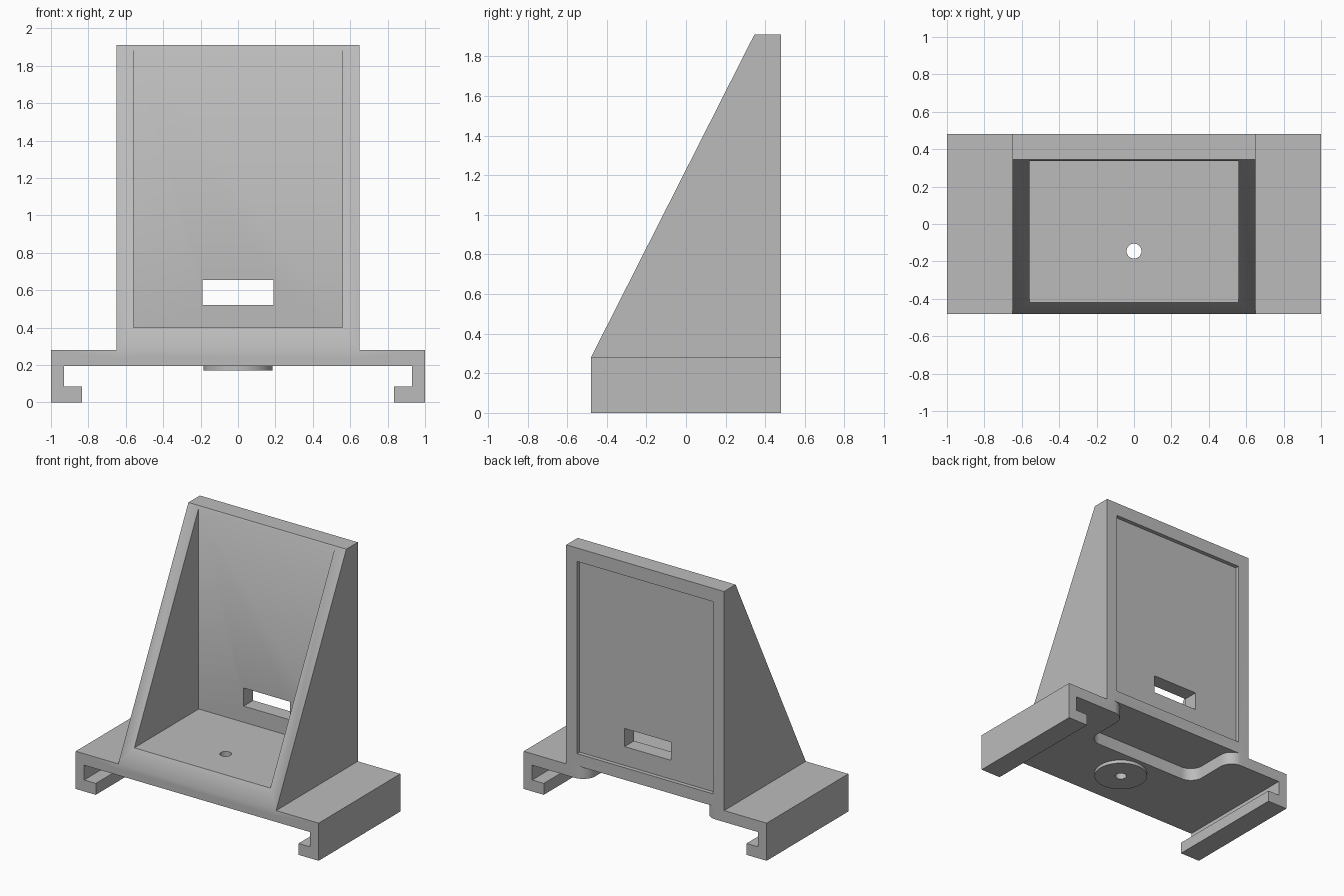
import bpy, bmesh, math

if "Cube" in bpy.data.objects:
    bpy.data.objects.remove(bpy.data.objects["Cube"], do_unlink=True)

grey = bpy.data.materials.new("light_grey")
grey.use_nodes = True
colour = (0.5, 0.5, 0.5, 1)
grey.diffuse_color = colour
grey.node_tree.nodes["Principled BSDF"].inputs["Base Color"].default_value = colour


def prism(name, profile, axis, low, high):
    """Extrude a 2D profile along an axis between two positions."""
    place = {"X": lambda a, b: (low, a, b),
             "Y": lambda a, b: (a, low, b),
             "Z": lambda a, b: (a, b, low)}[axis]
    bm = bmesh.new()
    face = bm.faces.new([bm.verts.new(place(a, b)) for a, b in profile])
    top = bmesh.ops.extrude_face_region(bm, geom=[face])["geom"]
    shift = [(high - low) if axis == k else 0 for k in "XYZ"]
    bmesh.ops.translate(bm, vec=shift,
                        verts=[v for v in top if isinstance(v, bmesh.types.BMVert)])
    bmesh.ops.recalc_face_normals(bm, faces=bm.faces)
    mesh = bpy.data.meshes.new(name)
    bm.to_mesh(mesh)
    bm.free()
    mesh.materials.append(grey)
    ob = bpy.data.objects.new(name, mesh)
    bpy.context.collection.objects.link(ob)
    return ob


def block(name, x, y0, y1, z0, z1):
    return prism(name, [(-x, y0), (x, y0), (x, y1), (-x, y1)], "Z", z0, z1)


def arc(cx, cy, r, start, end, steps=10):
    angles = [math.radians(start + (end - start) * i / steps) for i in range(steps + 1)]
    return [(cx + r * math.cos(t), cy + r * math.sin(t)) for t in angles]


def mirrored(half):
    return half + [(-a, b) for a, b in reversed(half)]


def combine(target, tool, operation):
    mod = target.modifiers.new(tool.name, "BOOLEAN")
    mod.operation, mod.solver, mod.object = operation, "EXACT", tool
    bpy.context.view_layer.objects.active = target
    bpy.ops.object.modifier_apply(modifier=mod.name)
    bpy.data.objects.remove(tool, do_unlink=True)


# Sliding base with hooked rails on both sides
FRONT, BACK = -0.48, 0.48
rail = [(0.93, 0.195), (0.93, 0.085), (0.835, 0.085), (0.835, 0), (1, 0), (1, 0.28)]
bracket = prism("rail_bracket", mirrored(rail), "Y", FRONT, BACK)

# Upright holder with sloping cheeks
side = [(FRONT, 0.24), (FRONT, 0.28), (0.345, 1.91), (BACK, 1.91), (BACK, 0.24)]
combine(bracket, prism("upright", side, "X", -0.65, 0.65), "UNION")

# Round boss under the base
HOLE_Y = -0.145
combine(bracket, prism("boss", arc(0, HOLE_Y, 0.185, 0, 354, 59), "Z", 0.17, 0.24), "UNION")

# Open tray, rear panel recess, window and screw hole
combine(bracket, block("tray_cut", 0.56, -0.6, 0.338, 0.4, 2.1), "DIFFERENCE")
combine(bracket, block("recess_cut", 0.56, BACK - 0.03, 0.6, 0.38, 1.81), "DIFFERENCE")
combine(bracket, block("window_cut", 0.19, 0.2, 0.6, 0.52, 0.655), "DIFFERENCE")
combine(bracket, prism("hole_cut", arc(0, HOLE_Y, 0.04, 0, 345, 23), "Z", 0.1, 0.6), "DIFFERENCE")

# Rounded pocket under the base, flaring out at the back
pocket = (arc(0.38, 0.17, 0.1, -90, 0) + arc(0.58, BACK - 0.1, 0.1, 180, 90)
          + [(0.58, 0.6)])
combine(bracket, prism("pocket_cut", mirrored(pocket), "Z", 0.1, 0.29), "DIFFERENCE")

bpy.ops.object.select_all(action="DESELECT")
bracket.select_set(True)
bpy.context.view_layer.objects.active = bracket
bpy.ops.object.shade_smooth_by_angle(angle=math.radians(30))
